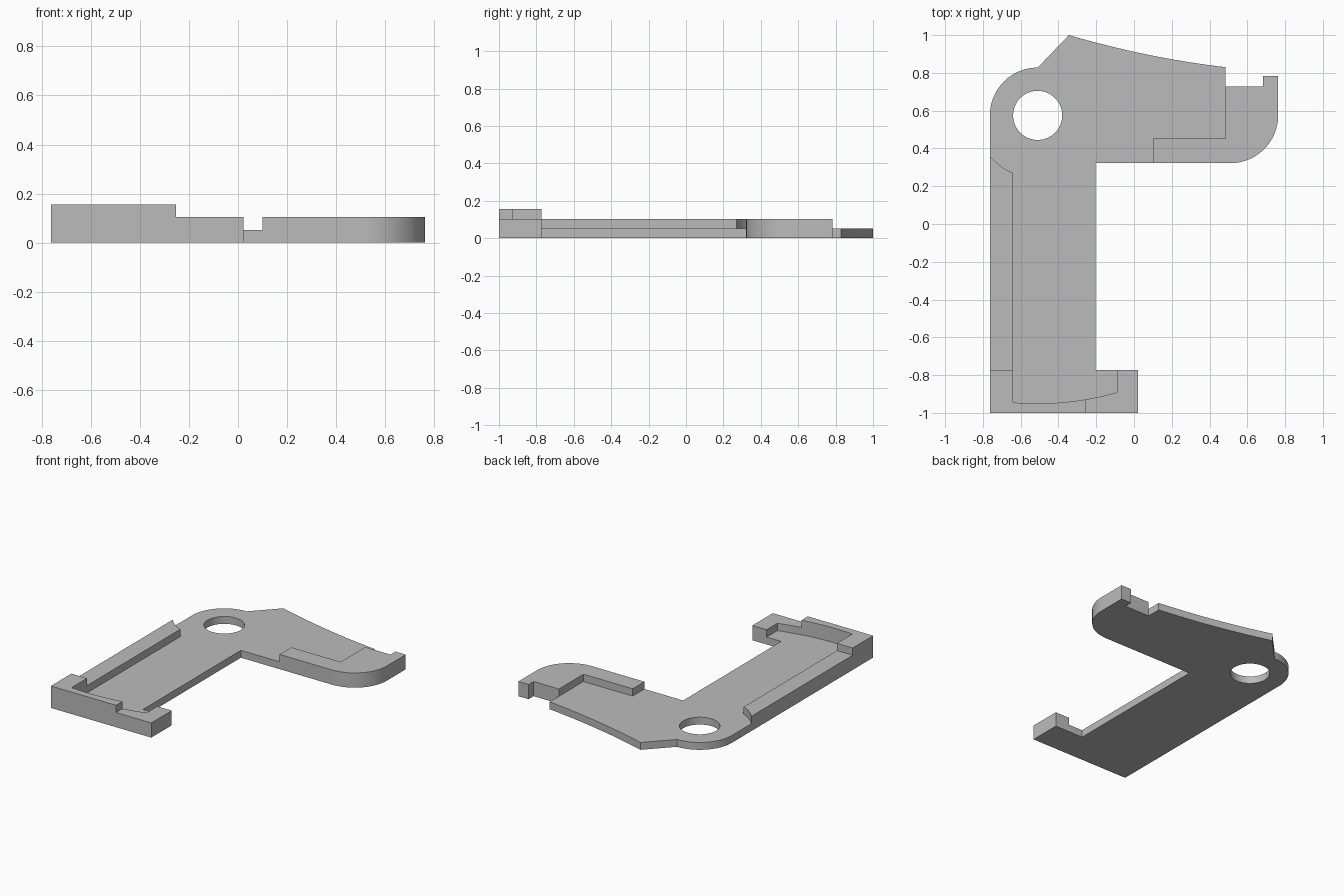
import bpy, bmesh
from math import sin, cos, asin, acos, pi, radians

cube = bpy.data.objects.get("Cube")
if cube:
    bpy.data.objects.remove(cube, do_unlink=True)

# One flat colour for the whole part
grey = bpy.data.materials.new("plain grey")
grey.use_nodes = True
colour = (0.5, 0.5, 0.5, 1)
grey.diffuse_color = colour
grey.node_tree.nodes["Principled BSDF"].inputs["Base Color"].default_value = colour

HALF = 0.763                     # half width
PIVOT = (-0.51, 0.575)           # centre of the hole
ROUND = HALF + PIVOT[0]          # corner radius
FLOOR, STEP, TOP = 0.052, 0.104, 0.155
RAIL_X, FOOT_Y = -0.64, -0.772


def arc(centre, radius, start, end, steps=24):
    """Points on a circle from one angle to another, in radians."""
    angles = [start + (end - start) * i / steps for i in range(steps + 1)]
    return [(centre[0] + radius * cos(a), centre[1] + radius * sin(a)) for a in angles]


def bowed(p, q, sag, steps=16):
    """Points between p and q, dipping in y by sag halfway."""
    ts = [i / steps for i in range(steps + 1)]
    return [(p[0] + (q[0] - p[0]) * t, p[1] + (q[1] - p[1]) * t - 4 * sag * t * (1 - t)) for t in ts]


def prism(name, outline, low, high):
    bm = bmesh.new()
    base = bm.faces.new([bm.verts.new((x, y, low)) for x, y in outline])
    up = bmesh.ops.extrude_face_region(bm, geom=[base])["geom"]
    bmesh.ops.translate(bm, vec=(0, 0, high - low),
                        verts=[v for v in up if isinstance(v, bmesh.types.BMVert)])
    bmesh.ops.recalc_face_normals(bm, faces=bm.faces)
    mesh = bpy.data.meshes.new(name)
    bm.to_mesh(mesh)
    bm.free()
    mesh.materials.append(grey)
    obj = bpy.data.objects.new(name, mesh)
    bpy.context.collection.objects.link(obj)
    return obj


def cut(body, cutter):
    cutter.hide_render = True
    mod = body.modifiers.new(cutter.name, "BOOLEAN")
    mod.operation, mod.solver, mod.object = "DIFFERENCE", "EXACT", cutter
    bpy.context.view_layer.objects.active = body
    bpy.ops.object.modifier_apply(modifier=mod.name)
    bpy.data.objects.remove(cutter, do_unlink=True)


# Full silhouette: foot, upright, hooked arm, bowed back edge, rounded shoulder
outline = [(-HALF, -1), (0.022, -1), (0.022, FOOT_Y), (-0.203, FOOT_Y), (-0.203, 0.322)]
outline += arc((-PIVOT[0], PIVOT[1]), ROUND, -pi / 2, 0)
outline += [(HALF, 0.783), (0.683, 0.783), (0.683, 0.727), (0.485, 0.727)]
outline += bowed((0.485, 0.83), (-0.345, 1), 0.018)
outline += arc(PIVOT, ROUND, pi / 2, pi)
bracket = prism("lever_bracket", outline, 0, TOP)

# Lower everything except the tall front corner
cut(bracket, prism("step_cutter", [
    (-1, FOOT_Y), (-0.253, FOOT_Y), (-0.253, -1.2), (1, -1.2), (1, 1.2), (-1, 1.2)], STEP, 0.4))

# Recessed floor, leaving the side rail, the front wall and the arm's raised rim
sweep, rail_end = 1.525, 0.332
floor = arc(PIVOT, sweep, -pi / 2 - asin((PIVOT[0] - RAIL_X) / sweep),
            -pi / 2 + asin((-0.09 - PIVOT[0]) / sweep))
floor += [(-0.09, -0.6), (-0.05, -0.6), (-0.05, 0.2), (0.1, 0.2), (0.1, 0.453),
          (0.485, 0.453), (0.485, 0.727), (0.6, 0.85), (0.6, 1.2), (-1, 1.2), (-1, 0.45)]
floor += arc(PIVOT, rail_end, pi + acos(0.27 / rail_end),
             pi + acos((PIVOT[0] - RAIL_X) / rail_end), 12)
cut(bracket, prism("floor_cutter", floor, FLOOR, 0.4))

# Round pivot hole
cut(bracket, prism("hole_cutter", arc(PIVOT, 0.13, 0, 2 * pi, 64)[:-1], -0.2, 0.4))

bpy.ops.object.select_all(action="DESELECT")
bracket.select_set(True)
bpy.context.view_layer.objects.active = bracket
bpy.ops.object.shade_smooth_by_angle(angle=radians(20))
